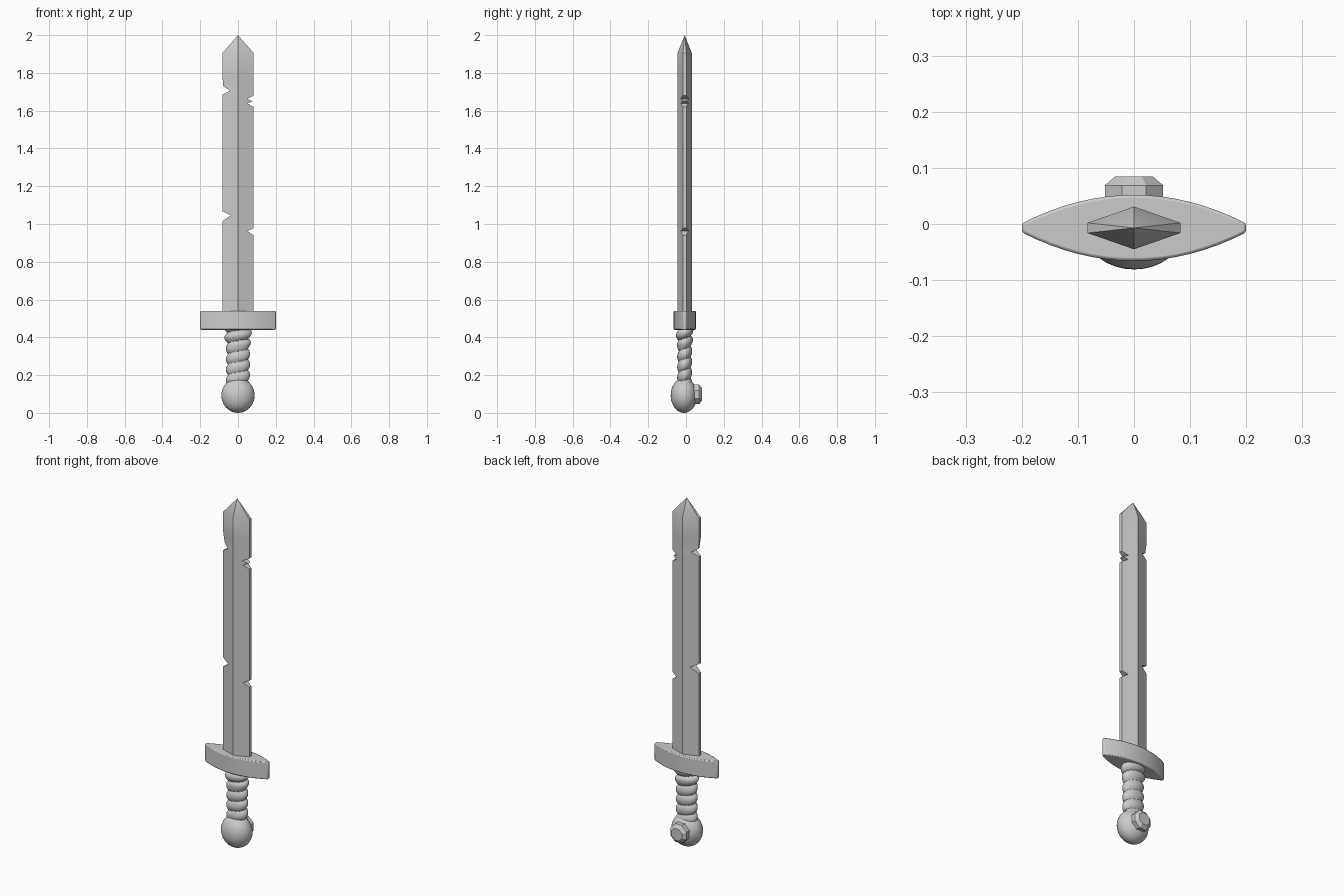
import bpy
import bmesh
import math

cube = bpy.data.objects.get("Cube")
if cube:
    bpy.data.objects.remove(cube, do_unlink=True)

MID_Y = -0.007   # the sword's centre plane

steel = bpy.data.materials.new("plain grey")
steel.use_nodes = True
GREY = (0.6, 0.6, 0.6, 1)
steel.diffuse_color = GREY
steel.node_tree.nodes["Principled BSDF"].inputs["Base Color"].default_value = GREY


def finish(name, bm, angle=30, bevel=0):
    """Turn a bmesh into a shaded object."""
    bmesh.ops.recalc_face_normals(bm, faces=bm.faces)
    mesh = bpy.data.meshes.new(name)
    bm.to_mesh(mesh)
    bm.free()
    obj = bpy.data.objects.new(name, mesh)
    bpy.context.collection.objects.link(obj)
    mesh.materials.append(steel)
    if bevel:
        mod = obj.modifiers.new("soft edges", "BEVEL")
        mod.width, mod.segments, mod.limit_method = bevel, 2, "ANGLE"
    bpy.ops.object.select_all(action="DESELECT")
    obj.select_set(True)
    bpy.context.view_layer.objects.active = obj
    bpy.ops.object.shade_smooth_by_angle(angle=math.radians(angle))
    return obj


def loft(bm, rings, caps=True):
    """Bridge closed rings of points, one after another."""
    loops = [[bm.verts.new(p) for p in ring] for ring in rings]
    for a, b in zip(loops, loops[1:]):
        for i in range(len(a)):
            j = (i + 1) % len(a)
            bm.faces.new((a[i], a[j], b[j], b[i]))
    if caps:
        bm.faces.new(loops[0][::-1])
        bm.faces.new(loops[-1])
    return loops


# Blade: diamond section whose edges are nicked at certain heights
WIDTH, THICK, EDGE = 0.083, 0.038, 0.009
SHOULDER = 1.905
left_nicks = {1.015: WIDTH, 1.045: 0.038, 1.068: WIDTH,
              1.685: WIDTH, 1.705: 0.042, 1.73: 0.078, 1.79: WIDTH}
right_nicks = {0.94: WIDTH, 0.963: 0.05, 0.978: WIDTH,
               1.62: WIDTH, 1.638: 0.05, 1.65: 0.078,
               1.662: 0.047, 1.68: WIDTH}


def reach(nicks, z):
    """Edge distance from the middle at height z."""
    keys = sorted(nicks)
    for a, b in zip(keys, keys[1:]):
        if a <= z <= b:
            return nicks[a] + (nicks[b] - nicks[a]) * (z - a) / (b - a)
    return WIDTH


def half_thickness(x):
    return THICK + (EDGE - THICK) * x / WIDTH


def blade_ring(z):
    l, r = reach(left_nicks, z), reach(right_nicks, z)
    tl, tr = half_thickness(l), half_thickness(r)
    if z == 1.73:
        tl = 0.003   # hammered dent above the nick
    section = [(-l, -tl), (0, -THICK), (r, -tr), (r, tr), (0, THICK), (-l, tl)]
    return [(x, MID_Y + y, z) for x, y in section]


bm = bmesh.new()
heights = sorted({0.5, SHOULDER, *left_nicks, *right_nicks})
loops = loft(bm, [blade_ring(z) for z in heights], caps=False)
tip = bm.verts.new((0, MID_Y, 2))
for i in range(6):
    bm.faces.new((loops[-1][i], loops[-1][(i + 1) % 6], tip))
bm.faces.new(loops[0][::-1])
finish("blade", bm)

# Guard: lens-shaped bar
STEPS = 16
xs = [0.2 * (2 * i / STEPS - 1) for i in range(STEPS + 1)]
curve = [(x, 0.008 + 0.051 * (1 - (x / 0.2) ** 2)) for x in xs]
outline = [(x, -y) for x, y in curve] + [(x, y) for x, y in reversed(curve)]
bm = bmesh.new()
loft(bm, [[(x, MID_Y + y, z) for x, y in outline] for z in (0.44, 0.54)])
finish("guard", bm, bevel=0.005)

# Grip: oval handle with a strap wound around it
SIDES, ROWS, BOTTOM, TOP, PITCH = 40, 72, 0.16, 0.445, 0.056


def grip_ring(z):
    ring = []
    swell = 0.015 + 0.009 * min(max((z - 0.35) / 0.05, 0), 1)
    for i in range(SIDES):
        turn = i / SIDES
        wind = (z - 0.2) / PITCH - turn + 0.5
        out = swell * abs(math.sin(math.pi * wind)) ** 0.6
        a = math.tau * turn
        ring.append(((0.049 + out) * math.cos(a),
                     MID_Y + (0.029 + 0.7 * out) * math.sin(a), z))
    return ring


bm = bmesh.new()
loft(bm, [grip_ring(BOTTOM + (TOP - BOTTOM) * i / ROWS) for i in range(ROWS + 1)])
finish("grip", bm, angle=50)

# Pommel: slightly flattened ball
bm = bmesh.new()
bmesh.ops.create_uvsphere(bm, u_segments=32, v_segments=20, radius=1)
bmesh.ops.scale(bm, vec=(0.088, 0.07, 0.0925), verts=bm.verts)
bmesh.ops.translate(bm, vec=(0, -0.011, 0.0925), verts=bm.verts)
finish("pommel", bm)

# Pommel stud: faceted eight-sided stone on the back
bm = bmesh.new()
rings = []
for y, radius in ((0.03, 0.056), (0.069, 0.056), (0.085, 0.036)):
    angles = [math.tau * (i + 0.5) / 8 for i in range(8)]
    rings.append([(radius * math.cos(a), y, 0.098 + radius * math.sin(a))
                  for a in angles])
loft(bm, rings)
finish("pommel_stud", bm, angle=20)
